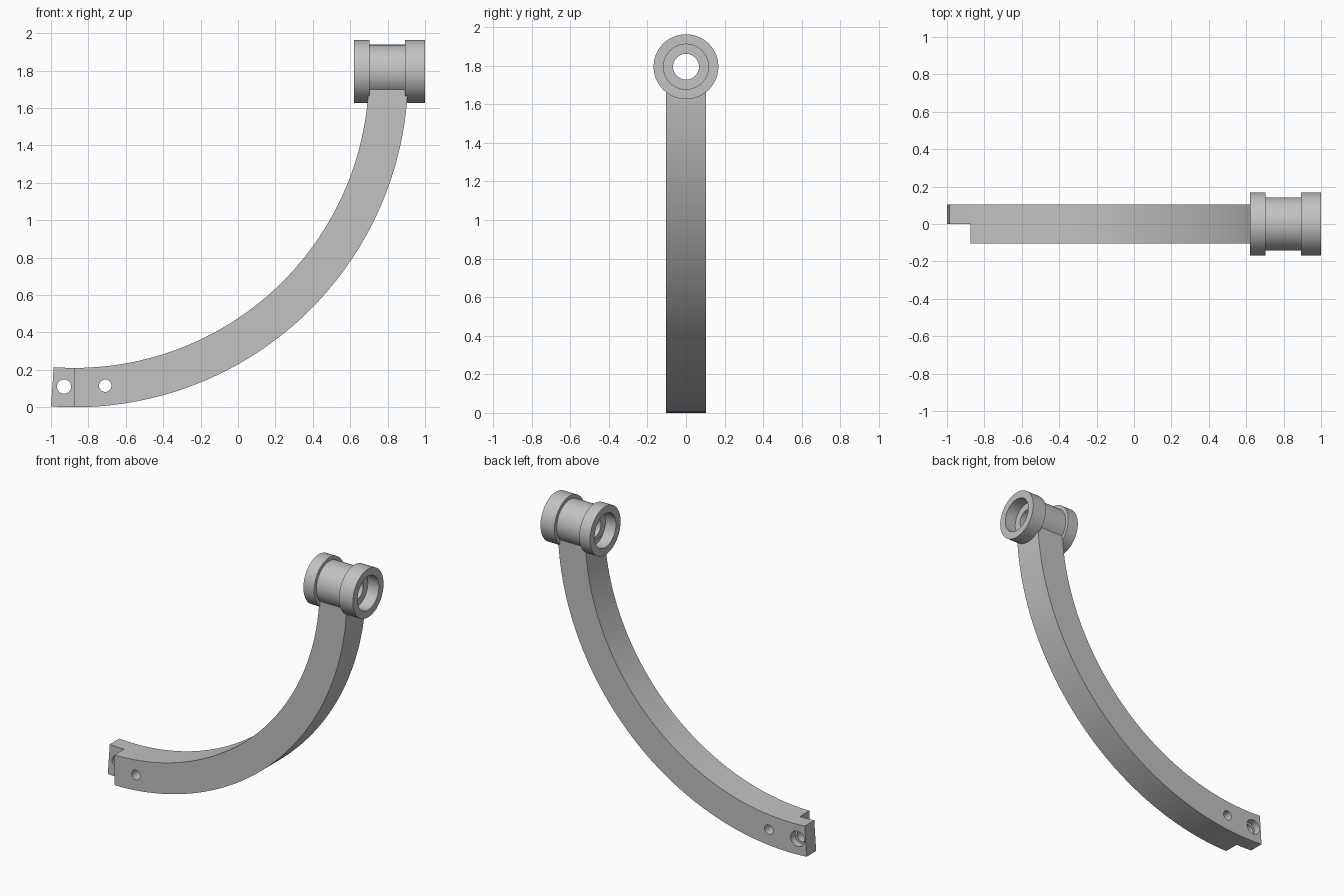
import bpy, bmesh, math
from mathutils import Matrix

if "Cube" in bpy.data.objects:
    bpy.data.objects.remove(bpy.data.objects["Cube"], do_unlink=True)

grey = bpy.data.materials.new("plain grey")
grey.use_nodes = True
colour = (0.54, 0.54, 0.54, 1)
grey.diffuse_color = colour
grey.node_tree.nodes["Principled BSDF"].inputs["Base Color"].default_value = colour


def make_object(name, bm):
    bmesh.ops.recalc_face_normals(bm, faces=bm.faces)
    mesh = bpy.data.meshes.new(name)
    bm.to_mesh(mesh)
    bm.free()
    mesh.materials.append(grey)
    obj = bpy.data.objects.new(name, mesh)
    bpy.context.collection.objects.link(obj)
    return obj


def select(obj):
    bpy.ops.object.select_all(action="DESELECT")
    obj.select_set(True)
    bpy.context.view_layer.objects.active = obj


def cut(target, cutter):
    cutter.hide_render = True
    mod = target.modifiers.new("cut", "BOOLEAN")
    mod.operation = "DIFFERENCE"
    mod.solver = "EXACT"
    mod.object = cutter
    select(target)
    bpy.ops.object.modifier_apply(modifier=mod.name)
    bpy.data.objects.remove(cutter, do_unlink=True)


def drill(x, z, radius, y0, y1):
    bm = bmesh.new()
    place = Matrix.Translation((x, (y0 + y1) / 2, z)) @ Matrix.Rotation(math.pi / 2, 4, "X")
    bmesh.ops.create_cone(bm, cap_ends=True, segments=48, radius1=radius,
                          radius2=radius, depth=y1 - y0, matrix=place)
    return make_object("hole_cutter", bm)


# Curved arm: a quarter ring of square section, its top buried in the sleeve
CX, CZ, R_IN, R_OUT = -0.875, 1.785, 1.575, 1.785
HALF, TOP, STEPS = 0.105, 1.71, 64


def arc(radius):
    start = -0.07
    end = math.acos((CZ - TOP) / radius)
    angles = [start + (end - start) * i / STEPS for i in range(STEPS + 1)]
    return [(CX + radius * math.sin(a), CZ - radius * math.cos(a)) for a in angles]


bm = bmesh.new()
outline = arc(R_OUT) + arc(R_IN)[::-1]
face = bm.faces.new([bm.verts.new((x, -HALF, z)) for x, z in outline])
side = bmesh.ops.extrude_face_region(bm, geom=[face])
moved = [v for v in side["geom"] if isinstance(v, bmesh.types.BMVert)]
bmesh.ops.translate(bm, verts=moved, vec=(0, 2 * HALF, 0))
arm = make_object("curved_arm", bm)

# Half-lap at the free end
bm = bmesh.new()
bmesh.ops.create_cube(bm, size=1, matrix=Matrix.Translation((CX - 0.5, -0.5, 0.2)))
cut(arm, make_object("lap_cutter", bm))

# Through holes, the end one counterbored from the back
cut(arm, drill(-0.93, 0.11, 0.038, -0.3, 0.3))
cut(arm, drill(-0.93, 0.11, 0.053, 0.055, 0.3))
cut(arm, drill(-0.71, 0.115, 0.033, -0.3, 0.3))

# Flanged sleeve: closed profile of (x, radius) turned about a line along x
profile = [(0.62, 0.117), (0.62, 0.168), (0.702, 0.168), (0.702, 0.143),
           (0.893, 0.143), (0.893, 0.168), (1.0, 0.168), (1.0, 0.117),
           (0.915, 0.117), (0.915, 0.067), (0.7, 0.067), (0.7, 0.117)]
SIDES, AXIS_Z = 96, 1.795
bm = bmesh.new()
rings = []
for i in range(SIDES):
    a = math.tau * i / SIDES
    rings.append([bm.verts.new((x, r * math.cos(a), AXIS_Z + r * math.sin(a)))
                  for x, r in profile])
for i, ring in enumerate(rings):
    after = rings[(i + 1) % SIDES]
    for j in range(len(profile)):
        k = (j + 1) % len(profile)
        bm.faces.new((ring[j], ring[k], after[k], after[j]))
sleeve = make_object("flanged_sleeve", bm)

for obj in (arm, sleeve):
    select(obj)
    bpy.ops.object.shade_smooth_by_angle(angle=math.radians(30))
